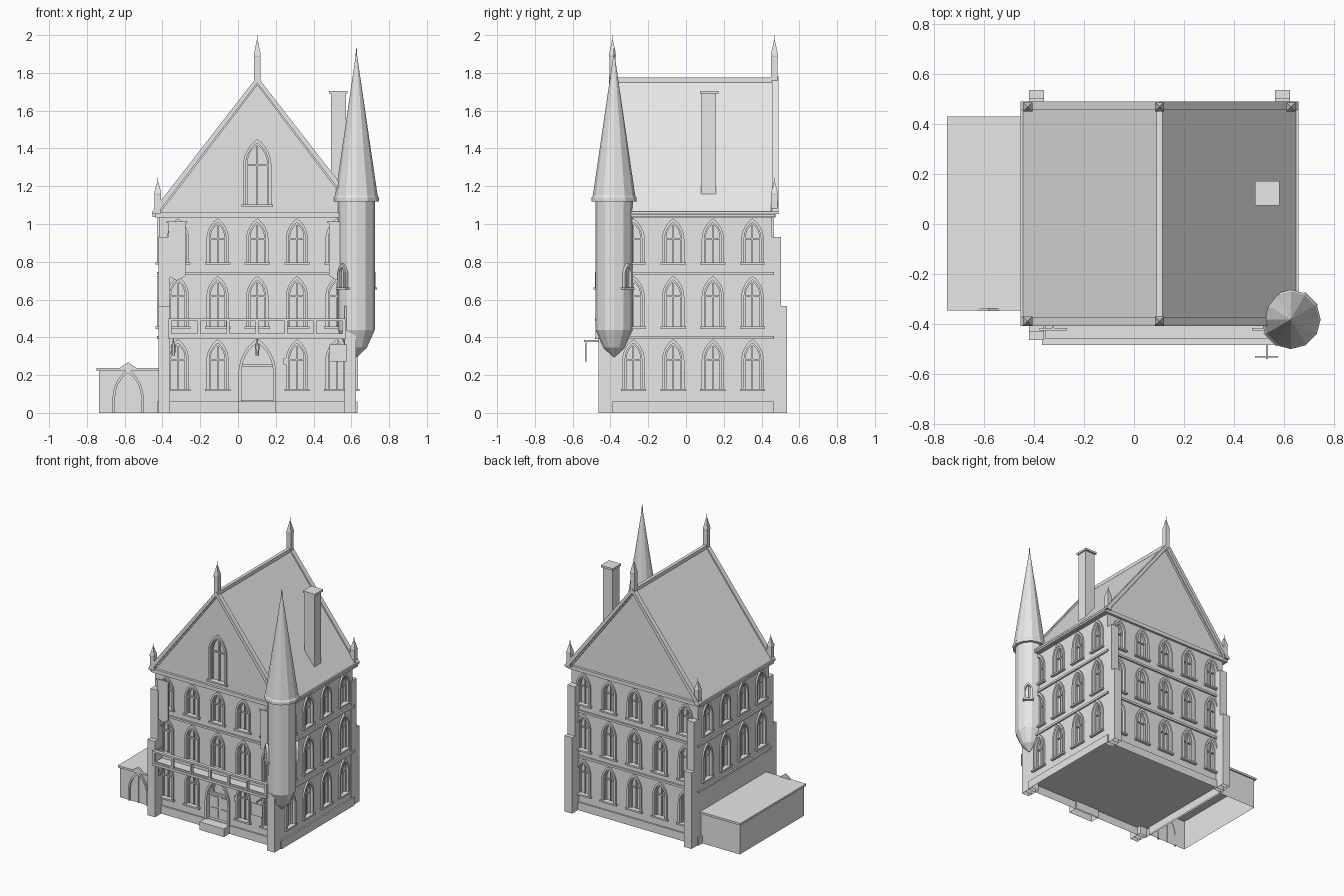
import bpy, bmesh, math
from mathutils import Matrix, Vector

cube = bpy.data.objects.get("Cube")
if cube:
    bpy.data.objects.remove(cube, do_unlink=True)

stone = bpy.data.materials.new("pale_grey_stone")
stone.use_nodes = True
GREY = (0.8, 0.8, 0.8, 1)
stone.diffuse_color = GREY
for node in stone.node_tree.nodes:
    if node.type == "BSDF_PRINCIPLED":
        node.inputs["Base Color"].default_value = GREY


# ---------- helpers ----------
def finish(name, bm, open_base=False):
    bmesh.ops.recalc_face_normals(bm, faces=bm.faces)
    if open_base:
        base = [f for f in bm.faces if all(v.co.z < 0.001 for v in f.verts)]
        bmesh.ops.delete(bm, geom=base, context="FACES_ONLY")
    mesh = bpy.data.meshes.new(name)
    bm.to_mesh(mesh)
    bm.free()
    mesh.materials.append(stone)
    ob = bpy.data.objects.new(name, mesh)
    bpy.context.collection.objects.link(ob)
    return ob


def wall(angle, x, y):
    """Wall frame: local x runs along the wall, y is up, z points outward."""
    a = math.radians(angle)
    c, s = math.cos(a), math.sin(a)
    return Matrix(((-s, 0, c, x), (c, 0, s, y), (0, 1, 0, 0), (0, 0, 0, 1)))


def prism(bm, pts, d0, d1, m):
    lo = [bm.verts.new(m @ Vector((u, v, d0))) for u, v in pts]
    hi = [bm.verts.new(m @ Vector((u, v, d1))) for u, v in pts]
    bm.faces.new(lo[::-1])
    bm.faces.new(hi)
    n = len(pts)
    for i in range(n):
        j = (i + 1) % n
        bm.faces.new((lo[i], lo[j], hi[j], hi[i]))


def rect(u0, u1, v0, v1):
    return [(u0, v0), (u1, v0), (u1, v1), (u0, v1)]


def box(bm, x0, x1, y0, y1, z0, z1):
    prism(bm, rect(x0, x1, z0, z1), -y1, -y0, wall(-90, 0, 0))


def arch(u, w, z0, z1, n=6):
    """Pointed arch outline, from lower right over the tip to lower left."""
    h, rise = w / 2, min(w * 0.95, (z1 - z0) * 0.8)
    r = (h * h + rise * rise) / (2 * h)
    end = math.asin(rise / r)
    half = [(h - r + r * math.cos(end * i / n), z1 - rise + r * math.sin(end * i / n))
            for i in range(n)]
    right = [(h, z0)] + half
    return ([(u + a, b) for a, b in right] + [(u, z1)]
            + [(u - a, b) for a, b in reversed(right)])


def arch_ring(bm, u, w, z0, z1, t, d0, d1, m):
    prism(bm, arch(u, w, z0, z1) + arch(u, w - 2 * t, z0, z1 - 1.4 * t)[::-1], d0, d1, m)


def lathe(bm, profile, n, x, y, turn):
    rings = []
    for r, z in profile:
        rings.append([bm.verts.new((x + r * math.cos(turn + math.tau * i / n),
                                    y + r * math.sin(turn + math.tau * i / n), z))
                      for i in range(n)])
    bm.faces.new(rings[0][::-1])
    bm.faces.new(rings[-1])
    for a, b in zip(rings, rings[1:]):
        for i in range(n):
            j = (i + 1) % n
            bm.faces.new((a[i], a[j], b[j], b[i]))


# ---------- layout ----------
X0, X1, Y0, Y1, MID = -0.418, 0.622, -0.38, 0.455, 0.102
EAVE, RIDGE, PLINTH = 1.06, 1.775, 0.06
FRONT, BACK = wall(-90, 0, Y0), wall(90, 0, Y1)
RIGHT, LEFT = wall(0, X1, 0), wall(180, X0, 0)
FLOORS = [(0.125, 0.39), (0.455, 0.725), (0.795, 1.03)]
wide = [MID + 0.21 * i for i in range(-2, 3)]
deep = [-0.278 + 0.21 * i for i in range(4)]

openings = []
for level, (z0, z1) in enumerate(FLOORS):
    openings += [(FRONT, u, 0.118, z0, z1) for u in wide if level or abs(u - MID) > 0.1]
    openings += [(BACK, -u, 0.118, z0, z1) for u in wide]
    openings += [(RIGHT, u, 0.118, z0, z1) for u in deep]
    if level:
        openings += [(LEFT, -u, 0.118, z0, z1) for u in deep]
openings.append((FRONT, MID, 0.15, 1.10, 1.45))

# ---------- walls with cut window openings ----------
bm = bmesh.new()
prism(bm, [(X0, PLINTH), (X1, PLINTH), (X1, EAVE), (MID, RIDGE - 0.04), (X0, EAVE)],
      -Y1, -Y0, wall(-90, 0, 0))
walls = finish("house_walls", bm)

bm = bmesh.new()
for m, u, w, z0, z1 in openings:
    prism(bm, arch(u, w - 0.03, z0, z1 - 0.02), -0.022, 0.05, m)
prism(bm, arch(MID, 0.17, 0.065, 0.375), -0.022, 0.05, FRONT)
cutter = finish("opening_cutter", bm)
cutter.hide_render = True
mod = walls.modifiers.new("openings", "BOOLEAN")
mod.object, mod.operation, mod.solver = cutter, "DIFFERENCE", "EXACT"
bpy.context.view_layer.objects.active = walls
bpy.ops.object.modifier_apply(modifier=mod.name)
bpy.data.objects.remove(cutter, do_unlink=True)

# ---------- window frames, bars and sills ----------
frames, bars, sills = bmesh.new(), bmesh.new(), bmesh.new()
for m, u, w, z0, z1 in openings:
    arch_ring(frames, u, w, z0, z1, 0.015, -0.004, 0.012, m)
    arch_ring(bars, u, w - 0.03, z0, z1 - 0.02, 0.008, -0.023, -0.008, m)
    prism(bars, rect(u - 0.004, u + 0.004, z0, z1 - 0.03), -0.023, -0.010, m)
    spring = z1 - 0.95 * w
    prism(bars, rect(u - w / 2 + 0.015, u + w / 2 - 0.015, spring, spring + 0.008),
          -0.023, -0.011, m)
    prism(sills, rect(u - w / 2 - 0.008, u + w / 2 + 0.008, z0 - 0.01, z0 + 0.002),
          -0.01, 0.02, m)
finish("window_frames", frames)
finish("window_bars", bars)
finish("window_sills", sills)

# ---------- front door and step ----------
bm = bmesh.new()
arch_ring(bm, MID, 0.20, PLINTH, 0.395, 0.016, -0.004, 0.014, FRONT)
prism(bm, rect(MID - 0.084, MID + 0.084, 0.245, 0.26), -0.023, -0.008, FRONT)
for s in (-1, 1):
    for z in (0.075, 0.16):
        prism(bm, rect(MID + s * 0.041 - 0.03, MID + s * 0.041 + 0.03, z, z + 0.07),
              -0.023, -0.016, FRONT)
finish("front_door", bm)
bm = bmesh.new()
box(bm, MID - 0.1, MID + 0.1, -0.455, Y0, 0, PLINTH)
finish("door_step", bm, open_base=True)

# ---------- plinth, string courses, cornice ----------
for name, z0, z1, out in (("plinth", 0, PLINTH, 0.011),
                          ("lower_string_course", 0.392, 0.408, 0.012),
                          ("upper_string_course", 0.73, 0.745, 0.012),
                          ("cornice", 1.035, 1.062, 0.018)):
    bm = bmesh.new()
    box(bm, X0 - out, X1 + out, Y0 - out, Y1 + out, z0, z1)
    finish(name, bm, open_base=True)

# ---------- stepped buttresses ----------
bm = bmesh.new()
for x in (X0, X1 - 0.057):
    for top, f, b in ((0.565, -0.463, 0.535), (0.93, -0.43, 0.503)):
        box(bm, x - 0.002, x + 0.059, f, Y0 + 0.02, 0, top)
        box(bm, x - 0.002, x + 0.059, Y1 - 0.02, b, 0, top)
finish("buttresses", bm, open_base=True)

# ---------- roof, gable copings, ridge ----------
def chevron(name, drop, thick, y0, y1):
    peak, low = RIDGE - drop, EAVE - drop
    bm = bmesh.new()
    prism(bm, [(MID - 0.555, low), (MID - 0.555, low - 0.012), (MID - 0.53, low - 0.012),
               (MID, peak - thick), (MID + 0.53, low - 0.012), (MID + 0.555, low - 0.012),
               (MID + 0.555, low), (MID, peak)], -y1, -y0, wall(-90, 0, 0))
    finish(name, bm)

chevron("roof", 0.01, 0.03, -0.39, 0.47)
chevron("front_coping", -0.006, 0.035, -0.407, -0.372)
chevron("back_coping", -0.006, 0.035, 0.455, 0.49)
bm = bmesh.new()
box(bm, MID - 0.012, MID + 0.012, -0.40, 0.48, RIDGE - 0.025, RIDGE + 0.001)
for s in (-1, 1):
    x = MID + s * 0.551
    box(bm, x - 0.005, x + 0.005, -0.40, 0.48, EAVE - 0.008, EAVE + 0.006)
finish("ridge_and_eave_trim", bm)

# ---------- pinnacles ----------
bm = bmesh.new()
for x, z, k in ((MID - 0.527, 1.07, 0.78), (MID, 1.775, 1), (MID + 0.525, 1.07, 0.78)):
    for y in (-0.389, 0.468):
        shape = [(0.024, -0.02), (0.024, 0.11), (0.026, 0.115), (0.026, 0.122),
                 (0.004, 0.197), (0.002, 0.2), (0.002, 0.225)]
        lathe(bm, [(r, z + h * k) for r, h in shape], 4, x, y, math.pi / 4)
finish("pinnacles", bm)

# ---------- chimney ----------
bm = bmesh.new()
box(bm, 0.492, 0.572, 0.08, 0.16, 1.14, 1.69)
box(bm, 0.483, 0.581, 0.074, 0.172, 1.69, 1.705)
finish("chimney", bm)

# ---------- corner turret ----------
TX, TY = 0.627, -0.381
bm = bmesh.new()
lathe(bm, [(0.006, 0.297), (0.055, 0.345), (0.098, 0.44), (0.098, 1.12), (0.119, 1.12),
           (0.119, 1.14), (0.112, 1.152), (0.004, 1.89), (0.003, 1.93)],
      12, TX, TY, 0)
finish("corner_turret", bm)
bm = bmesh.new()
for angle in (225, 45):
    m = wall(angle, TX, TY)
    arch_ring(bm, 0, 0.06, 0.665, 0.79, 0.012, 0.085, 0.112, m)
    prism(bm, rect(-0.003, 0.003, 0.665, 0.775), 0.085, 0.1, m)
    prism(bm, rect(-0.036, 0.036, 0.652, 0.665), 0.085, 0.118, m)
finish("turret_windows", bm)

# ---------- balcony ----------
bm = bmesh.new()
BX0, BX1, BY = -0.368, 0.57, -0.483
box(bm, BX0, BX1, BY, Y0, 0.392, 0.41)
box(bm, BX0, BX1, BY, BY + 0.026, 0.487, 0.5)
box(bm, BX0, BX1, BY + 0.006, BY + 0.018, 0.41, 0.42)
for i in range(7):
    x = BX0 + 0.008 + (BX1 - BX0 - 0.016) * i / 6
    box(bm, x - 0.008, x + 0.008, BY + 0.003, BY + 0.022, 0.41, 0.49)
for x in (BX0, BX1 - 0.015):
    box(bm, x, x + 0.015, BY, Y0, 0.487, 0.5)
finish("balcony", bm)

# ---------- lanterns, plaque and hanging sign ----------
bm = bmesh.new()
for x in (-0.342, MID):
    lathe(bm, [(0.009, 0.305), (0.012, 0.36), (0.004, 0.37), (0.003, 0.395)],
          6, x, -0.43, 0)
finish("lanterns", bm)
bm = bmesh.new()
box(bm, 0.24, 0.262, Y0 - 0.01, Y0, 0.255, 0.29)
finish("wall_plaque", bm)
bm = bmesh.new()
box(bm, 0.527, 0.535, -0.54, Y0, 0.376, 0.386)
box(bm, 0.484, 0.576, -0.534, -0.527, 0.272, 0.363)
box(bm, 0.529, 0.533, -0.533, -0.528, 0.36, 0.38)
finish("hanging_sign", bm)

# ---------- banners on poles ----------
for side, s in (("right", -1), ("left", 1)):
    mid = MID + s * 0.425
    bm = bmesh.new()
    box(bm, mid - 0.055, mid + 0.055, -0.425, -0.416, 1.004, 1.013)
    box(bm, mid - 0.004, mid + 0.004, -0.42, Y0, 1.004, 1.013)
    finish(side + "_banner_pole", bm)
    bm = bmesh.new()
    prism(bm, [(mid - 0.045, 1.005), (mid - 0.045, 0.725), (mid, 0.70), (mid + 0.045, 0.725),
               (mid + 0.045, 1.005)], 0.417, 0.424, wall(-90, 0, 0))
    finish(side + "_banner", bm)

# ---------- annex ----------
bm = bmesh.new()
box(bm, -0.737, X0, -0.335, 0.42, 0, 0.222)
finish("annex_walls", bm, open_base=True)
bm = bmesh.new()
box(bm, -0.748, X0, -0.345, 0.43, 0.222, 0.237)
finish("annex_roof", bm)
bm = bmesh.new()
yard = wall(-90, -0.582, -0.335)
arch_ring(bm, 0, 0.165, 0, 0.232, 0.014, -0.004, 0.011, yard)
prism(bm, rect(-0.003, 0.003, 0, 0.21), -0.004, 0.005, yard)
prism(bm, [(-0.045, 0.237), (0.045, 0.237), (0, 0.268)], 0, 0.012, yard)
finish("annex_door", bm)
